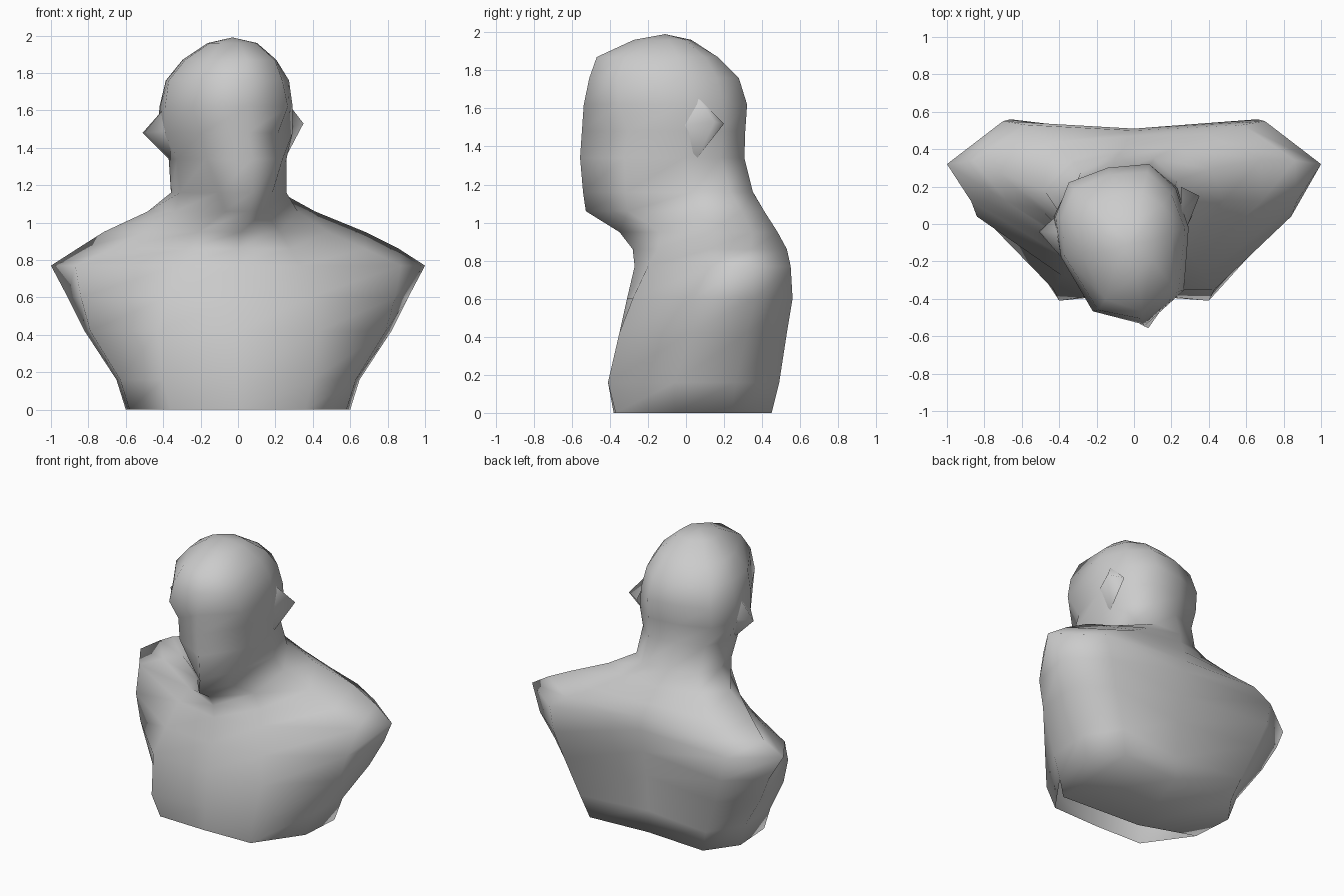
import bpy, bmesh
from math import radians, sin, cos
from mathutils import Vector

if "Cube" in bpy.data.objects:
    bpy.data.objects.remove(bpy.data.objects["Cube"])

PIVOT_Y = -0.05


def ring_points(r):
    """Mirrored ten-point section, turned by a yaw angle."""
    z, cx, yaw, yf, x1, y1, x2, y2, x3, y3, x4, y4, yb = r
    half = [(x1, y1), (x2, y2), (x3, y3), (x4, y4)]
    pts = [(0, yf)] + half + [(0, yb)] + [(-x, y) for x, y in reversed(half)]
    a = radians(yaw)
    out = []
    for x, y in pts:
        y -= PIVOT_Y
        out.append((cx + x * cos(a) - y * sin(a), PIVOT_Y + x * sin(a) + y * cos(a), z))
    return out


def finish(name, bm):
    bmesh.ops.recalc_face_normals(bm, faces=bm.faces)
    me = bpy.data.meshes.new(name)
    bm.to_mesh(me)
    bm.free()
    for p in me.polygons:
        p.use_smooth = True
    ob = bpy.data.objects.new(name, me)
    bpy.context.collection.objects.link(ob)
    return ob


def loft(name, rings, tip, underside):
    bm = bmesh.new()
    loops = [[bm.verts.new(p) for p in ring_points(r)] for r in rings]
    n = len(loops[0])
    for a, b in zip(loops, loops[1:]):
        for i in range(n):
            j = (i + 1) % n
            bm.faces.new((a[i], a[j], b[j], b[i]))
    t = bm.verts.new(tip)
    for i in range(n):
        bm.faces.new((loops[-1][i], loops[-1][(i + 1) % n], t))
    # underside from the back forward, leaving a gap behind the chest
    a = loops[0]
    l, r = [bm.verts.new(p) for p in underside]
    for f in ((a[2], a[3], r), (a[3], a[4], r), (a[4], a[5], r), (r, a[5], l),
              (a[5], a[6], l), (a[6], a[7], l), (a[7], a[8], l)):
        bm.faces.new(f)
    return finish(name, bm)


# Section: z, centre x, yaw, front y, chest/jaw, arm front, arm back, back corner, spine y
torso = [
    (0.00, 0, 0, -.38, .36, -.37, .58, -.06, .60, .24, .45, .45, .42),
    (0.16, 0, 0, -.37, .40, -.41, .63, -.06, .65, .26, .50, .49, .43),
    (0.42, 0, 0, -.35, .43, -.35, .79, .02, .82, .32, .60, .53, .45),
    (0.60, 0, 0, -.31, .38, -.28, .84, .04, .91, .36, .66, .56, .48),
    (0.77, 0, 0, -.27, .33, -.20, .87, .12, 1.0, .32, .70, .55, .51),
    (0.86, 0, 0, -.28, .28, -.15, .68, .12, .86, .34, .58, .53, .50),
]
seam = (0.95, 0, 3, -.35, .22, -.15, .49, .10, .70, .31, .42, .46, .47)
head = [
    (1.06, .00, 7, -.53, .11, -.32, .33, .02, .45, .24, .28, .38, .41),
    (1.16, -.02, 11, -.55, .15, -.35, .29, -.02, .30, .18, .20, .32, .36),
    (1.34, -.04, 13, -.57, .21, -.38, .30, -.08, .30, .12, .20, .27, .29),
    (1.48, -.06, 13, -.56, .21, -.36, .35, -.10, .34, .12, .22, .27, .30),
    (1.62, -.06, 13, -.55, .25, -.42, .35, -.10, .33, .12, .22, .28, .31),
    (1.76, -.06, 13, -.52, .22, -.42, .33, -.10, .30, .10, .20, .24, .27),
    (1.87, -.05, 13, -.48, .18, -.37, .25, -.10, .23, .05, .14, .14, .16),
    (1.96, -.04, 13, -.28, .10, -.22, .13, -.12, .12, -.03, .07, .00, .03),
]

# Bust shell
loft("bust", torso + [seam] + head, (-.03, -.11, 1.99),
     ((-.22, -.22, .02), (.40, -.24, .01)))


# Ears: low pyramids sunk into the head
def ear(name, tip, root):
    bm = bmesh.new()
    r = Vector(root)
    base = [bm.verts.new(r + Vector(o)) for o in
            ((0, -.16, 0), (0, 0, .16), (0, .14, .02), (0, 0, -.16))]
    t = bm.verts.new(tip)
    for i in range(4):
        bm.faces.new((base[i], base[(i + 1) % 4], t))
    return finish(name, bm)


ear("ear_right", (-.51, -.04, 1.48), (-.36, -.05, 1.49))
ear("ear_left", (.35, .15, 1.53), (.25, .06, 1.50))
